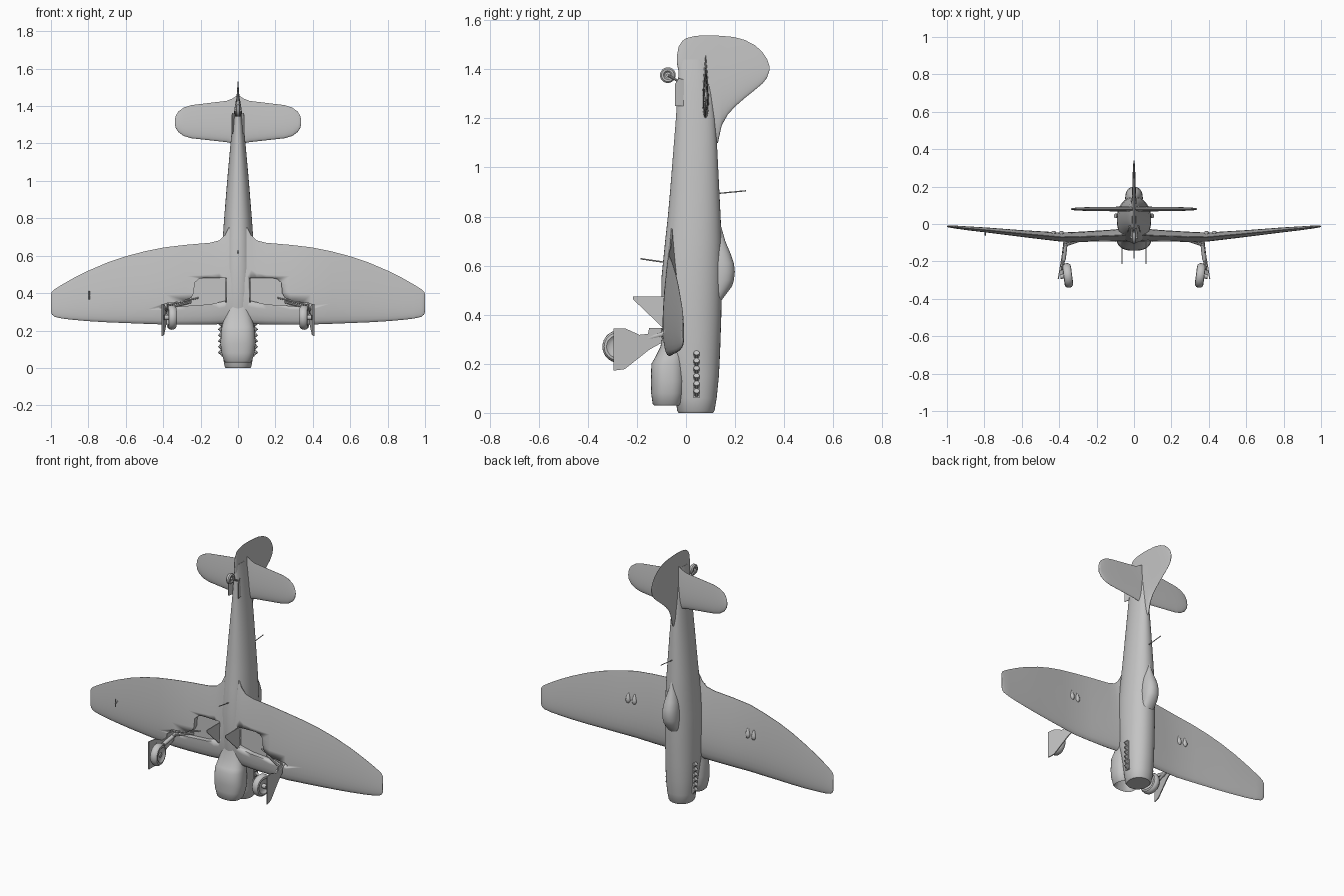
import bpy, bmesh, math
from mathutils import Vector

grey = bpy.data.materials.new("plain grey")
grey.diffuse_color = (0.55, 0.55, 0.55, 1)


def finish(name, bm, angle=35):
    bmesh.ops.recalc_face_normals(bm, faces=bm.faces)
    me = bpy.data.meshes.new(name)
    bm.to_mesh(me)
    bm.free()
    ob = bpy.data.objects.new(name, me)
    bpy.context.collection.objects.link(ob)
    me.materials.append(grey)
    bpy.ops.object.select_all(action='DESELECT')
    ob.select_set(True)
    bpy.context.view_layer.objects.active = ob
    bpy.ops.object.shade_smooth_by_angle(angle=math.radians(angle))
    return ob


def loft(name, rings, angle=35):
    bm = bmesh.new()
    vs = [[bm.verts.new(p) for p in r] for r in rings]
    n = len(vs[0])
    for a, b in zip(vs, vs[1:]):
        for i in range(n):
            j = (i + 1) % n
            bm.faces.new((a[i], a[j], b[j], b[i]))
    bm.faces.new(vs[0])
    bm.faces.new(vs[-1])
    return finish(name, bm, angle)


def prism(name, pts, off):
    off = Vector(off)
    return loft(name, [[Vector(p) - off / 2 for p in pts], [Vector(p) + off / 2 for p in pts]], 30)


def lathe(name, centre, axis, profile, n=32):
    """Rings of (distance along axis, radius)."""
    q = Vector(axis).to_track_quat('Z', 'Y')
    ang = [2 * math.pi * i / n for i in range(n)]
    return loft(name, [[Vector(centre) + q @ Vector((r * math.cos(a), r * math.sin(a), d)) for a in ang]
                       for d, r in profile])


def rod(name, a, b, r, n=12):
    d = Vector(b) - Vector(a)
    return lathe(name, a, d, [(0, r), (d.length, r)], n)


def body(name, secs, power=2.0, n=40):
    """Sections of (z, half width, low y, high y)."""
    rings = []
    for z, w, lo, hi in secs:
        ring = []
        for i in range(n):
            a = 2 * math.pi * i / n
            c, s = math.cos(a), math.sin(a)
            ring.append((w * math.copysign(abs(c) ** (2 / power), c),
                         (lo + hi) / 2 + (hi - lo) / 2 * math.copysign(abs(s) ** (2 / power), s), z))
        rings.append(ring)
    return loft(name, rings)


def foil(name, stations, place, n=14):
    """Stations of (span, leading z, trailing z, offset, thickness)."""
    ts = [(1 - math.cos(math.pi * i / n)) / 2 for i in range(n + 1)]
    half = [(t, 5 * (.2969 * t ** .5 - .126 * t - .3516 * t * t + .2843 * t ** 3 - .1015 * t ** 4) + .02 * t)
            for t in ts]
    outline = half + [(t, -h) for t, h in half[-1:0:-1]]
    return loft(name, [[place(s, c + h * th, le + (te - le) * t) for t, h in outline]
                       for s, le, te, c, th in stations], 50)


def both(st):
    return [(-s[0],) + s[1:] for s in st[:0:-1]] + st


# Fuselage
body("fuselage", [
    (0, .066, -.03, .11), (.008, .072, -.036, .116), (.06, .08, -.042, .125), (.15, .086, -.06, .134),
    (.25, .09, -.09, .139), (.4, .092, -.1, .144), (.55, .09, -.1, .146), (.7, .081, -.085, .145),
    (.8, .074, -.074, .141), (.9, .066, -.065, .136), (1.0, .058, -.057, .131), (1.1, .049, -.049, .126),
    (1.2, .04, -.041, .119), (1.3, .03, -.035, .107), (1.38, .02, -.031, .092), (1.44, .01, -.028, .075)], 2.15)

# Chin radiator, open at the front
body("chin_radiator", [
    (.09, .05, -.11, -.04), (.04, .062, -.122, -.03), (.03, .068, -.13, -.022), (.037, .075, -.136, -.015),
    (.08, .088, -.142, -.005), (.13, .094, -.143, 0), (.2, .09, -.141, 0), (.222, .086, -.128, 0),
    (.27, .075, -.104, 0), (.34, .06, -.09, 0)], 2.5)

# Canopy with flat windscreen
body("canopy", [
    (.455, .04, .08, .142), (.515, .045, .08, .187), (.54, .047, .08, .195), (.575, .047, .08, .199),
    (.61, .045, .08, .195), (.65, .039, .08, .181), (.7, .027, .08, .16), (.76, .01, .08, .143)], 2.2)

# Wing with flared root
wing = foil("wing", both([
    (0, .235, .77, -.058, .07), (.05, .235, .75, -.058, .07), (.07, .235, .71, -.06, .068),
    (.1, .234, .682, -.062, .066), (.15, .232, .669, -.064, .062), (.28, .231, .658, -.068, .054),
    (.39, .232, .645, -.07, .048), (.5, .236, .623, -.06, .042), (.6, .24, .597, -.051, .036),
    (.7, .244, .563, -.041, .031), (.8, .25, .52, -.031, .026), (.88, .257, .48, -.024, .021),
    (.94, .264, .446, -.018, .017), (.98, .273, .421, -.014, .013), (.994, .285, .409, -.013, .009),
    (1, .3, .395, -.012, .004)]), lambda s, o, z: (s, o, z))

# Tailplane and fin
foil("tailplane", both([
    (0, 1.19, 1.46, .08, .026), (.03, 1.2, 1.44, .08, .026), (.06, 1.207, 1.428, .08, .025),
    (.15, 1.217, 1.417, .08, .023), (.25, 1.228, 1.405, .08, .02), (.29, 1.24, 1.392, .08, .017),
    (.32, 1.262, 1.37, .08, .013), (.334, 1.285, 1.345, .08, .009), (.338, 1.305, 1.325, .08, .004)]),
    lambda s, o, z: (s, o, z))
foil("fin_and_rudder", [
    (-.036, 1.42, 1.46, 0, .006), (-.03, 1.39, 1.492, 0, .014), (-.015, 1.32, 1.515, 0, .02),
    (.0, 1.25, 1.526, 0, .026), (.04, 1.15, 1.536, 0, .03), (.09, 1.08, 1.538, 0, .03),
    (.13, 1.1, 1.537, 0, .026), (.145, 1.17, 1.535, 0, .022), (.17, 1.215, 1.534, 0, .02),
    (.2, 1.248, 1.53, 0, .018), (.24, 1.283, 1.519, 0, .016), (.28, 1.315, 1.498, 0, .013),
    (.31, 1.34, 1.472, 0, .01), (.33, 1.365, 1.442, 0, .007), (.34, 1.395, 1.413, 0, .004)],
    lambda s, o, z: (o, s, z))

for s, side in ((-1, "left"), (1, "right")):
    # Wheel well cut into the wing underside
    well = [(.062, .48), (.18, .482), (.21, .475), (.232, .455), (.236, .4), (.25, .375), (.3, .355),
            (.385, .345), (.4, .335), (.4, .322), (.3, .33), (.15, .34), (.062, .36)]
    cutter = prism("well_cutter_" + side, [(s * x, -.13, z) for x, z in well], (0, .13, 0))
    cutter.hide_render = True
    cutter.hide_viewport = True
    cut = wing.modifiers.new("well_" + side, 'BOOLEAN')
    cut.object = cutter
    cut.solver = 'EXACT'

    # Main wheel and hub
    axis = Vector((s, -.13, .0)).normalized()
    hub = Vector((s * .354, -.275, .27))
    lathe("main_wheel_" + side, hub, axis, [
        (-.012, .03), (-.018, .04), (-.023, .046), (-.021, .056), (-.012, .064), (0, .066),
        (.012, .064), (.021, .056), (.023, .046), (.018, .04), (.012, .03)])
    rod("wheel_hub_" + side, hub - axis * .019, hub + axis * .04, .014)

    # Main strut, torque link and braces
    top, foot = Vector((s * .362, -.065, .33)), Vector((s * .387, -.275, .27))
    mid = top.lerp(foot, .6)
    rod("strut_upper_" + side, top, mid, .012)
    rod("strut_lower_" + side, mid, foot, .008)
    rod("torque_link_" + side, mid, foot + Vector((0, .03, .045)), .004, 8)
    rod("side_brace_" + side, (s * .25, -.075, .352), (s * .368, -.115, .322), .006, 8)
    rod("rear_brace_" + side, (s * .21, -.07, .375), (s * .365, -.1, .338), .004, 8)

    # Strut fairing door, leaning outward
    door = [(-.295, .172), (-.295, .343), (-.245, .343), (-.19, .318), (-.155, .322), (-.15, .345),
            (-.1, .345), (-.1, .285), (-.15, .257), (-.25, .178)]
    prism("strut_door_" + side, [(s * (.372 - (y + .1) * .17), y, z) for y, z in door], (.006, 0, 0))

    # Inner wheel door
    prism("inner_door_" + side, [(s * .063, y, z) for y, z in
          ((-.215, .475), (-.08, .475), (-.08, .345), (-.1, .352), (-.215, .462))], (.005, 0, 0))

    # Exhaust stubs, swept back
    for i in range(6):
        z = .07 + i * .031
        rod(f"exhaust_{side}_{i}", (s * .076, .043, z), (s * .1, .043, z + .02), .012, 10)
    prism("exhaust_plate_" + side, [(s * .083, y, z) for y, z in
          ((.03, .06), (.056, .06), (.056, .25), (.03, .25))], (.012, 0, 0))

    # Teardrop blisters on top of the wing
    for x, y in ((.388, -.052), (.43, -.05)):
        body(f"wing_blister_{side}_{x}", [(.445, .003, -.006, .004), (.45, .01, -.01, .01), (.462, .015, -.012, .014),
             (.475, .014, -.012, .013), (.495, .008, -.01, .006), (.515, .002, -.008, -.003)], 2, 16
             ).location = (s * x, y, 0)

    # Tail wheel doors
    prism("tail_wheel_door_" + side, [(s * x, y, z) for x, y, z in
          ((.027, -.01, 1.25), (.034, -.045, 1.25), (.034, -.045, 1.34), (.03, -.03, 1.362), (.02, -.008, 1.36))],
          (.004, 0, 0))

# Tail wheel
lathe("tail_wheel", (0, -.074, 1.376), (1, 0, 0), [
    (-.006, .012), (-.012, .018), (-.012, .026), (-.006, .032), (.006, .032), (.012, .026), (.012, .018),
    (.006, .012)], 24)
rod("tail_wheel_axle", (-.018, -.074, 1.376), (.018, -.074, 1.376), .006)
for s in (-1, 1):
    rod(f"tail_wheel_fork_{s}", (s * .016, -.074, 1.376), (s * .01, -.02, 1.345), .005, 8)

# Aerials and pitot tube
rod("dorsal_aerial", (0, .12, .893), (0, .245, .905), .0025, 8)
rod("belly_aerial", (0, -.09, .614), (0, -.185, .628), .003, 8)
rod("pitot_mast", (-.795, -.03, .4), (-.795, -.062, .385), .003, 8)
rod("pitot_tube", (-.795, -.06, .41), (-.795, -.06, .365), .003, 8)
